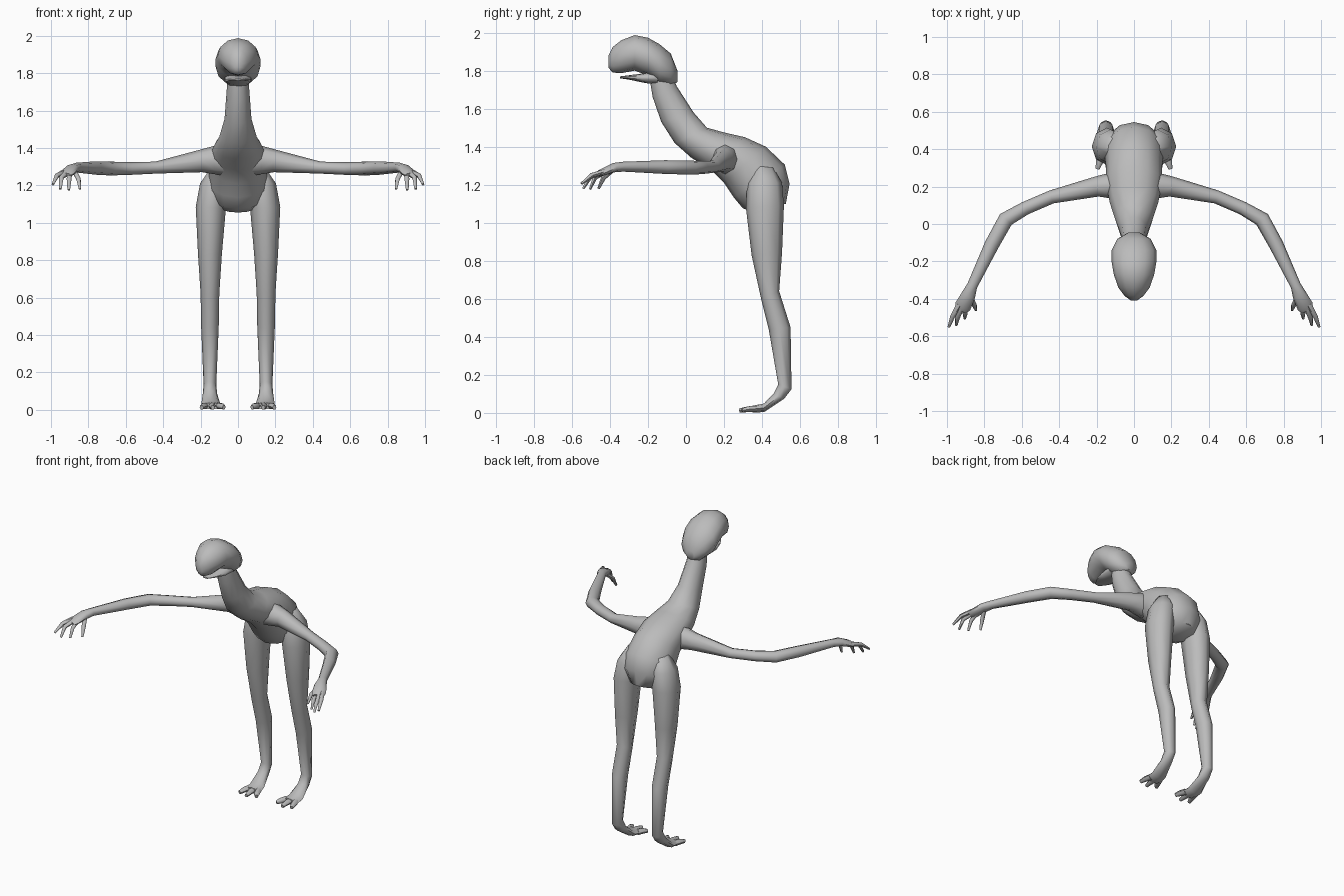
import bpy, bmesh, math
from mathutils import Vector

skin = bpy.data.materials.new("grey_skin")
skin.diffuse_color = (0.5, 0.5, 0.5, 1)


def loft(name, rings, sides, mirror=False):
    """Skin a list of (centre, half axis u, half axis v) elliptical rings."""
    bm = bmesh.new()
    loops = []
    for c, u, v in rings:
        loops.append([bm.verts.new(c + u * math.cos(2 * math.pi * i / sides)
                                   + v * math.sin(2 * math.pi * i / sides))
                      for i in range(sides)])
    for a, b in zip(loops, loops[1:]):
        for i in range(sides):
            j = (i + 1) % sides
            bm.faces.new((a[i], a[j], b[j], b[i]))
    bm.faces.new(loops[0][::-1])
    bm.faces.new(loops[-1])
    bmesh.ops.recalc_face_normals(bm, faces=bm.faces)
    me = bpy.data.meshes.new(name)
    bm.to_mesh(me)
    bm.free()
    me.materials.append(skin)
    ob = bpy.data.objects.new(name, me)
    bpy.context.collection.objects.link(ob)
    bpy.context.view_layer.objects.active = ob
    ob.select_set(True)
    bpy.ops.object.shade_smooth_by_angle(angle=math.radians(60))
    ob.select_set(False)
    if mirror:
        ob.modifiers.new("mirror", 'MIRROR').use_mirror_merge = False
    return ob


def section(y1, z1, y2, z2, w, x=0.0):
    """Ring spanning two side-profile points, with half width w."""
    a, b = Vector((x, y1, z1)), Vector((x, y2, z2))
    return (a + b) / 2, (a - b) / 2, Vector((w, 0, 0))


def tube(points):
    """Rings (x, y, z, sideways radius, upward radius) square to a path."""
    pos = [Vector(p[:3]) for p in points]
    rings = []
    for i, p in enumerate(points):
        t = (pos[min(i + 1, len(pos) - 1)] - pos[max(i - 1, 0)]).normalized()
        side = t.cross(Vector((0, 0, 1))).normalized()
        rings.append((pos[i], side * p[3], side.cross(t) * p[4]))
    return rings


# Neck, torso and rump
loft("torso", [section(*s) for s in (
    (-0.08, 1.80, -0.19, 1.75, 0.055),
    (-0.05, 1.72, -0.175, 1.66, 0.062),
    (0.04, 1.58, -0.13, 1.53, 0.072),
    (0.11, 1.50, -0.06, 1.42, 0.10),
    (0.20, 1.475, 0.03, 1.34, 0.13),
    (0.31, 1.45, 0.13, 1.28, 0.15),
    (0.42, 1.40, 0.20, 1.21, 0.15),
    (0.52, 1.305, 0.25, 1.135, 0.16),
    (0.545, 1.205, 0.30, 1.075, 0.15),
    (0.525, 1.10, 0.36, 1.055, 0.09))], 12)

# Skull with blunt muzzle
loft("head", [section(y, top, y, bot, w) for y, top, bot, w in (
    (-0.408, 1.88, 1.815, 0.018),
    (-0.385, 1.925, 1.79, 0.05),
    (-0.34, 1.96, 1.787, 0.084),
    (-0.27, 1.987, 1.80, 0.108),
    (-0.20, 1.973, 1.775, 0.12),
    (-0.14, 1.94, 1.73, 0.12),
    (-0.08, 1.89, 1.72, 0.09),
    (-0.045, 1.80, 1.74, 0.03))], 12)

# Open lower jaw
loft("lower_jaw", [section(y, top, y, bot, w) for y, top, bot, w in (
    (-0.348, 1.770, 1.760, 0.02),
    (-0.30, 1.776, 1.753, 0.05),
    (-0.23, 1.785, 1.738, 0.072),
    (-0.15, 1.81, 1.725, 0.075))], 10)

# Arms reaching outward and forward
loft("arm", tube((
    (0.05, 0.21, 1.335, 0.075, 0.085),
    (0.13, 0.205, 1.335, 0.068, 0.075),
    (0.20, 0.20, 1.33, 0.054, 0.06),
    (0.44, 0.145, 1.295, 0.036, 0.032),
    (0.58, 0.085, 1.29, 0.036, 0.034),
    (0.685, 0.025, 1.29, 0.042, 0.037),
    (0.76, -0.11, 1.293, 0.039, 0.036),
    (0.865, -0.33, 1.295, 0.028, 0.026),
    (0.885, -0.38, 1.29, 0.038, 0.025),
    (0.915, -0.44, 1.265, 0.044, 0.019),
    (0.925, -0.46, 1.255, 0.035, 0.013))), 8, True)

# Curled fingers: base, knuckle, tip
fingers = {
    "thumb": ((0.875, -0.39, 1.275), (0.853, -0.435, 1.235), (0.845, -0.46, 1.18)),
    "inner_finger": ((0.90, -0.43, 1.265), (0.903, -0.48, 1.235), (0.905, -0.505, 1.175)),
    "middle_finger": ((0.92, -0.44, 1.265), (0.945, -0.505, 1.24), (0.95, -0.54, 1.18)),
    "outer_finger": ((0.935, -0.43, 1.27), (0.97, -0.495, 1.25), (0.99, -0.55, 1.205)),
}
for name, (base, knuckle, tip) in fingers.items():
    loft(name, tube((base + (0.014, 0.014), knuckle + (0.013, 0.013),
                     tip + (0.007, 0.007))), 6, True)

# Legs with raised heels and sloping feet
loft("leg", [section(*s) for s in (
    (0.36, 1.30, 0.46, 1.29, 0.035, 0.11),
    (0.32, 1.21, 0.505, 1.21, 0.078, 0.125),
    (0.315, 1.08, 0.515, 1.09, 0.081, 0.145),
    (0.345, 0.83, 0.505, 0.84, 0.064, 0.15),
    (0.395, 0.60, 0.49, 0.64, 0.05, 0.15),
    (0.435, 0.44, 0.55, 0.45, 0.047, 0.15),
    (0.485, 0.15, 0.555, 0.125, 0.034, 0.15),
    (0.46, 0.10, 0.517, 0.075, 0.038, 0.15),
    (0.41, 0.049, 0.41, 0.004, 0.052, 0.145),
    (0.35, 0.038, 0.35, 0.002, 0.058, 0.14))], 8, True)

# Splayed toes
for name, x0, x1, y1 in (("inner_toe", 0.105, 0.075, 0.305),
                         ("middle_toe", 0.14, 0.135, 0.28),
                         ("outer_toe", 0.175, 0.195, 0.295)):
    loft(name, tube(((x0, 0.37, 0.021, 0.020, 0.018),
                     ((x0 + x1) / 2, 0.33, 0.020, 0.019, 0.017),
                     (x1, y1, 0.013, 0.011, 0.012))), 6, True)
